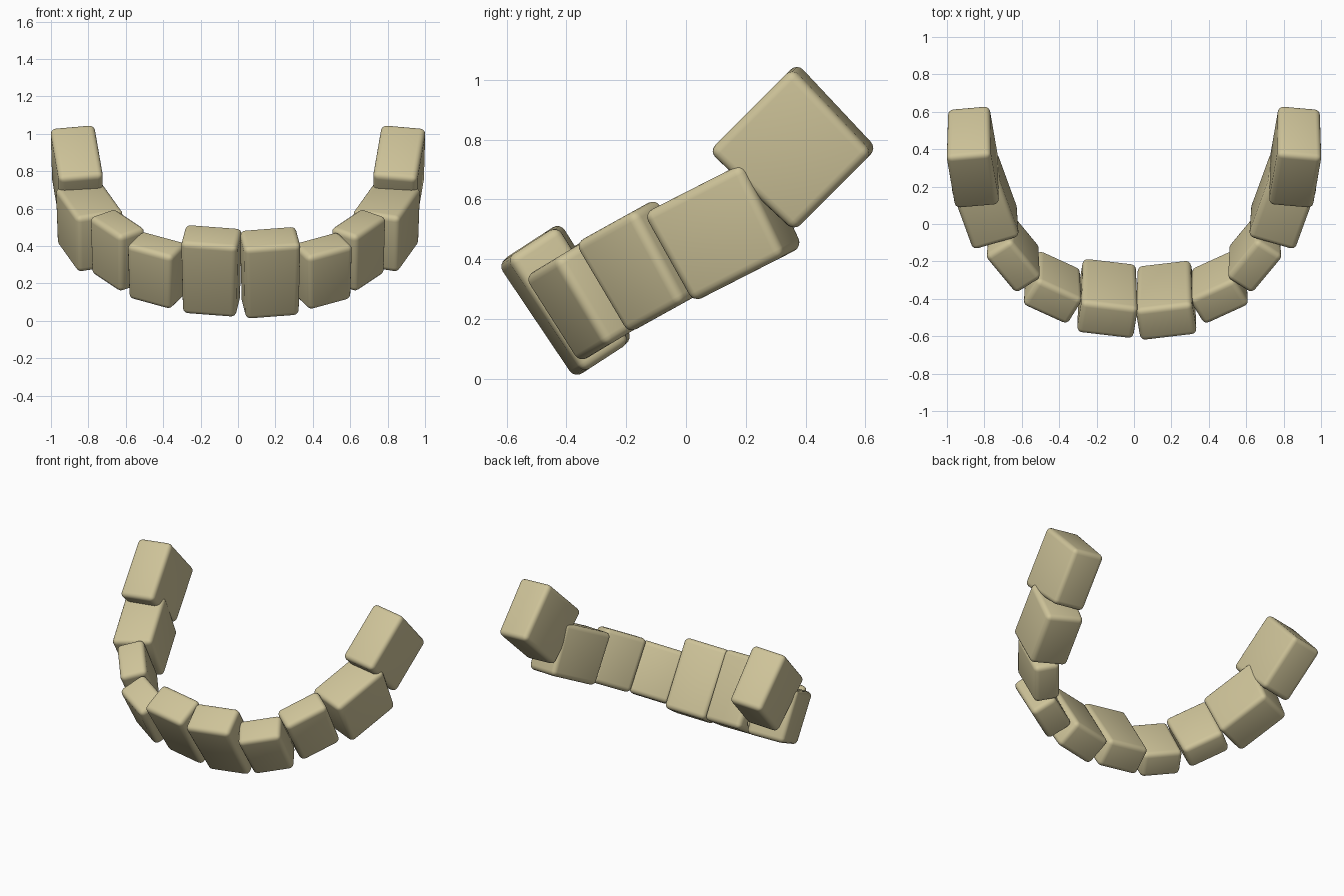
import bpy, bmesh
from math import radians
from mathutils import Matrix, Vector

if "Cube" in bpy.data.objects:
    bpy.data.objects.remove(bpy.data.objects["Cube"])

enamel = bpy.data.materials.new("enamel")
enamel.diffuse_color = (0.62, 0.55, 0.32, 1)
enamel.use_nodes = True
enamel.node_tree.nodes["Principled BSDF"].inputs["Base Color"].default_value = enamel.diffuse_color

# name, centre, size (width, depth, height), tilt, yaw, left-side offset
TEETH = [
    ("central_incisor", (0.172, -0.405, 0.255), (0.30, 0.20, 0.46), 33, 8, (0.03, 0.01, 0.01)),
    ("lateral_incisor", (0.455, -0.335, 0.265), (0.27, 0.18, 0.34), 31, 28, (0.02, 0, 0.003)),
    ("canine", (0.645, -0.15, 0.375), (0.28, 0.17, 0.35), 29, 54, (0, 0, 0)),
    ("premolar", (0.795, 0.13, 0.50), (0.26, 0.38, 0.34), 27, -18, (0, 0, 0)),
    ("molar", (0.862, 0.362, 0.77), (0.235, 0.39, 0.39), 45, -7, (0, 0, 0)),
]


def tooth(name, loc, size, tilt, yaw):
    """Rounded, slightly tapered block turned along the arch."""
    bm = bmesh.new()
    bmesh.ops.create_cube(bm, size=1)
    for v in bm.verts:
        taper = 1.02 if v.co.z > 0 else 0.96
        v.co = Vector((v.co.x * size[0] * taper, v.co.y * size[1] * taper, v.co.z * size[2]))
    bmesh.ops.bevel(bm, geom=bm.edges[:], offset=0.03, segments=4,
                    profile=0.5, affect='EDGES')
    turn = Matrix.Rotation(radians(tilt), 4, 'X') @ Matrix.Rotation(radians(yaw), 4, 'Z')
    bm.transform(Matrix.Translation(loc) @ turn)
    for f in bm.faces:
        f.smooth = True
    me = bpy.data.meshes.new(name)
    bm.to_mesh(me)
    bm.free()
    me.materials.append(enamel)
    ob = bpy.data.objects.new(name, me)
    bpy.context.collection.objects.link(ob)


# Both halves of the arch
for name, c, size, tilt, yaw, off in TEETH:
    tooth(name + "_right", c, size, tilt, yaw)
    left = Vector((-c[0], c[1], c[2])) + Vector(off)
    tooth(name + "_left", left, size, tilt, -yaw)
